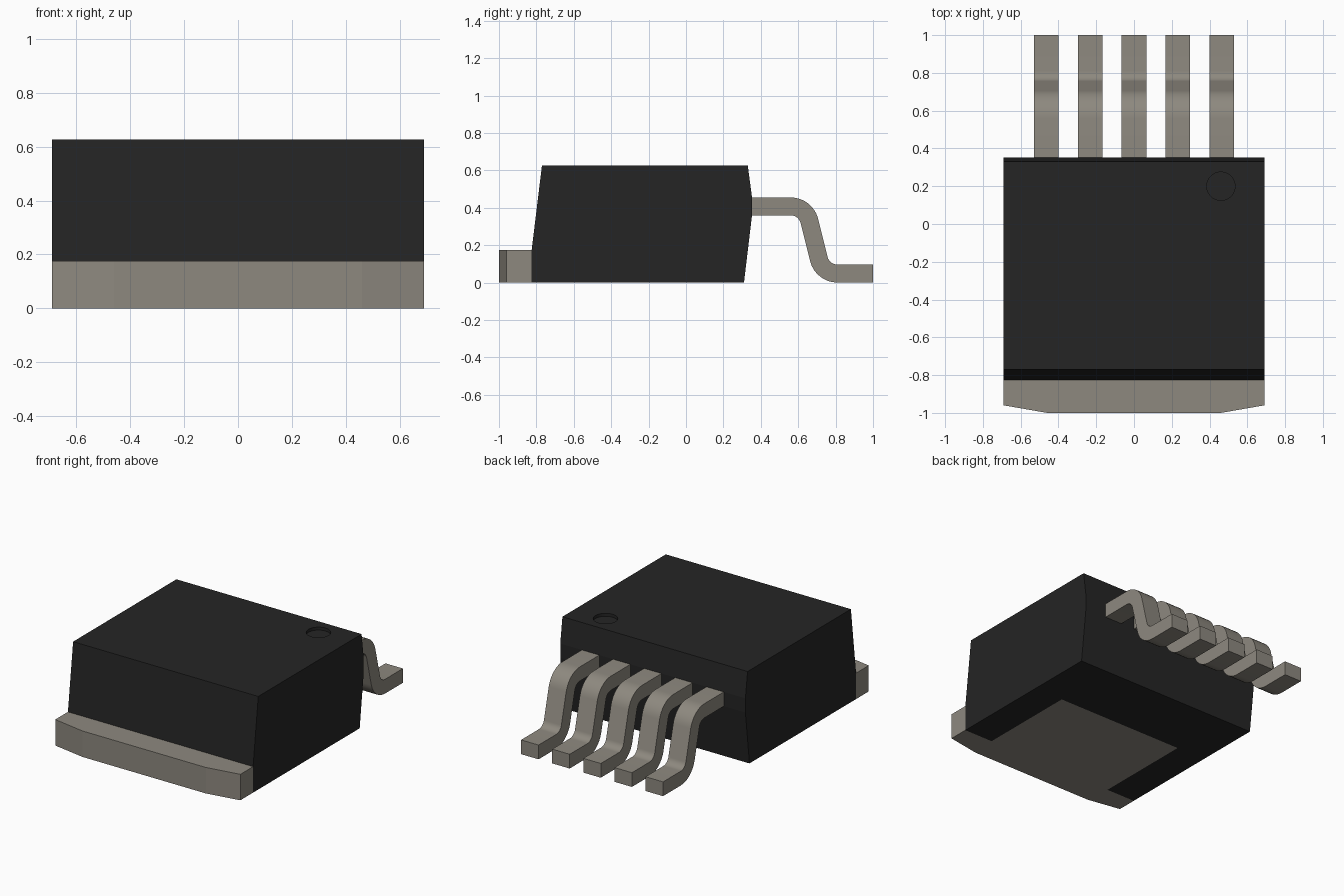
import bpy
import bmesh
import math
from mathutils import Vector

if "Cube" in bpy.data.objects:
    bpy.data.objects.remove(bpy.data.objects["Cube"], do_unlink=True)


def material(name, rgb):
    mat = bpy.data.materials.new(name)
    mat.use_nodes = True
    mat.diffuse_color = (*rgb, 1)
    mat.node_tree.nodes["Principled BSDF"].inputs["Base Color"].default_value = (*rgb, 1)
    return mat


black = material("black_plastic", (0.018, 0.018, 0.018))
metal = material("dull_metal", (0.27, 0.25, 0.213))


def extrude(name, corners, offset, mat):
    """Solid made by sweeping a flat outline along an offset."""
    bm = bmesh.new()
    face = bm.faces.new([bm.verts.new(c) for c in corners])
    swept = bmesh.ops.extrude_face_region(bm, geom=[face])["geom"]
    verts = [g for g in swept if isinstance(g, bmesh.types.BMVert)]
    bmesh.ops.translate(bm, verts=verts, vec=Vector(offset))
    bmesh.ops.recalc_face_normals(bm, faces=bm.faces)
    mesh = bpy.data.meshes.new(name)
    bm.to_mesh(mesh)
    bm.free()
    mesh.materials.append(mat)
    obj = bpy.data.objects.new(name, mesh)
    bpy.context.collection.objects.link(obj)
    return obj


def side_profile(name, yz, x_mid, width, mat):
    corners = [(x_mid - width / 2, y, z) for y, z in yz]
    return extrude(name, corners, (width, 0, 0), mat)


def select_only(obj):
    bpy.ops.object.select_all(action="DESELECT")
    obj.select_set(True)
    bpy.context.view_layer.objects.active = obj


def cut(target, cutter):
    mod = target.modifiers.new("cut", "BOOLEAN")
    mod.operation = "DIFFERENCE"
    mod.solver = "EXACT"
    mod.object = cutter
    select_only(target)
    bpy.ops.object.modifier_apply(modifier=mod.name)
    bpy.data.objects.remove(cutter, do_unlink=True)


half = 0.69        # half width of the body
front = -0.825     # front of the body at the tab
tab_top = 0.175
pad_x, pad_y = 0.475, -0.14

# Moulded body with sloping front and drafted back
body = side_profile("body", [(front, 0), (front, tab_top), (-0.77, 0.627), (0.33, 0.627),
                             (0.353, 0.455), (0.353, 0.36), (0.31, 0)], 0, 2 * half, black)

# Pocket in the underside that holds the pad
pocket = extrude("pad_pocket", [(-pad_x, -0.9, -0.1), (pad_x, -0.9, -0.1),
                                (pad_x, pad_y, -0.1), (-pad_x, pad_y, -0.1)],
                 (0, 0, 0.2), black)
cut(body, pocket)

# Round pin marker sunk into the top
bpy.ops.mesh.primitive_cylinder_add(vertices=48, radius=0.075, depth=0.1,
                                    location=(0.46, 0.2, 0.657))
marker = bpy.context.object
marker.data.materials.append(black)
cut(body, marker)

# Metal tab: chamfered flange in front, narrower pad under the body
right_edge = [(0.46, -1), (half, -0.96), (half, front), (pad_x, front), (pad_x, pad_y)]
outline = right_edge + [(-x, y) for x, y in reversed(right_edge)]
tab = extrude("heat_tab", [(x, y, 0) for x, y in outline], (0, 0, tab_top), metal)


def arc(y, z, radius, start, end, steps=8):
    angles = [math.radians(start + (end - start) * i / steps) for i in range(steps + 1)]
    return [(y + radius * math.cos(a), z + radius * math.sin(a)) for a in angles]


# Gull-wing leads: two bends joined by a steep leg
thick, inner, lean = 0.096, 0.055, 15
outer = inner + thick
upper, lower = (0.56, 0.455 - outer), (0.81, outer)
lead_profile = ([(0.33, 0.455)] + arc(*upper, outer, 90, lean)
                + arc(*lower, inner, 180 + lean, 270) + [(1, thick), (1, 0)]
                + arc(*lower, outer, 270, 180 + lean)
                + arc(*upper, inner, lean, 90) + [(0.33, 0.455 - thick)])
for i in range(5):
    lead = side_profile(f"lead_{i + 1}", lead_profile, (2 - i) * 0.232, 0.13, metal)
    select_only(lead)
    bpy.ops.object.shade_smooth_by_angle(angle=math.radians(30))
